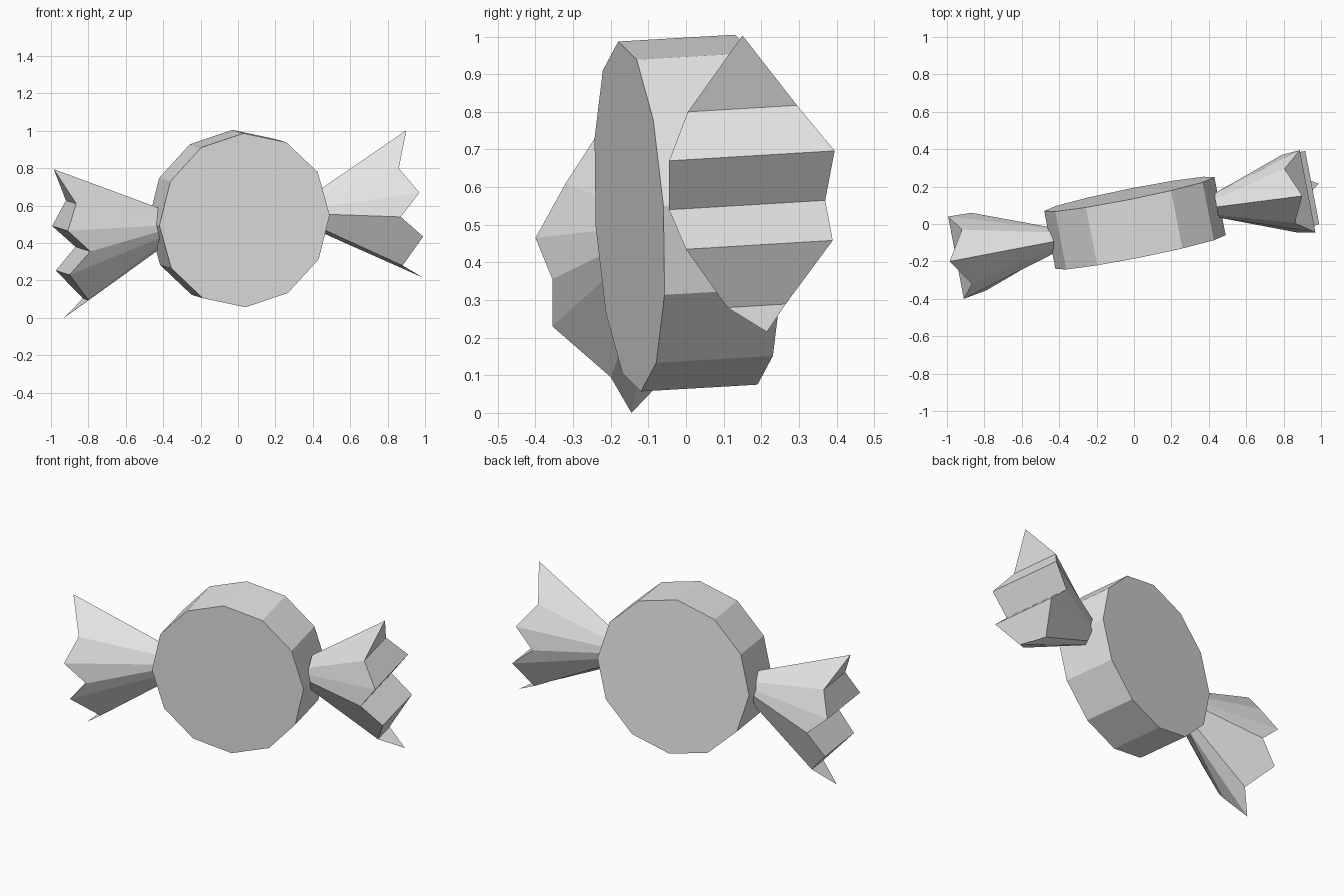
import bpy
import bmesh
from math import cos, sin, tau
from mathutils import Vector

if "Cube" in bpy.data.objects:
    bpy.data.objects.remove(bpy.data.objects["Cube"], do_unlink=True)

# Single plain wrapper colour
grey = bpy.data.materials.new("plain_grey")
grey.use_nodes = True
grey.diffuse_color = (0.8, 0.8, 0.8, 1)
grey.node_tree.nodes["Principled BSDF"].inputs["Base Color"].default_value = (0.8, 0.8, 0.8, 1)


def bridge(bm, ring_a, ring_b):
    """Join two equal closed rings of vertices with quads."""
    n = len(ring_a)
    for i in range(n):
        j = (i + 1) % n
        bm.faces.new((ring_a[i], ring_a[j], ring_b[j], ring_b[i]))


def finish(bm, name):
    """Turn a bmesh into a flat shaded object."""
    bmesh.ops.recalc_face_normals(bm, faces=bm.faces)
    mesh = bpy.data.meshes.new(name)
    bm.to_mesh(mesh)
    bm.free()
    mesh.materials.append(grey)
    bpy.context.collection.objects.link(bpy.data.objects.new(name, mesh))


def make_body():
    """Twelve-sided disc, turned and leaning slightly."""
    centre = Vector((0.035, -0.15, 0.522))
    side = Vector((0.455, 0.09, 0.028))
    up = Vector((-0.005, -0.03, 0.465))
    depth = Vector((-0.06, 0.31, 0.018))
    bm = bmesh.new()
    sides = 12
    rings = []
    for shift in (Vector(), depth):
        rings.append([bm.verts.new(centre + shift + side * cos(tau * i / sides)
                                   + up * sin(tau * i / sides))
                      for i in range(sides)])
    bridge(bm, *rings)
    for ring in rings:
        bm.faces.new(ring)
    finish(bm, "candy_body")


# Front-to-back thickness of each pleat, from the top down
WIDTHS = (0.29, 0.44, 0.415, 0.39, 0.155)
ACROSS = Vector((-0.19, 1, 0.06))


def make_twist(name, top, front, bottom, rim_centre, neck_centre):
    """Flared wrapper end with a zigzag rim, narrowing to a neck in the body."""
    top, bottom = Vector(top), Vector(bottom)
    front = [Vector(p) for p in front]
    back = [p + ACROSS * w for p, w in zip(front, WIDTHS)]
    rim_centre, neck_centre = Vector(rim_centre), Vector(neck_centre)

    def neck_point(p):
        q = (p - rim_centre) * 0.29
        q.x = -0.19 * q.y
        return neck_centre + q

    bm = bmesh.new()
    outline = [top] + front + [bottom] + back[::-1]
    rim = [bm.verts.new(p) for p in outline]
    neck = [bm.verts.new(neck_point(p)) for p in outline]
    bridge(bm, rim, neck)
    bm.faces.new(neck)
    # Zigzag end: pleats across, with a triangle at each tip
    f, b = rim[1:6], rim[:6:-1]
    bm.faces.new((rim[0], f[0], b[0]))
    for i in range(4):
        bm.faces.new((f[i], f[i + 1], b[i + 1], b[i]))
    bm.faces.new((f[4], rim[6], b[4]))
    finish(bm, name)


make_body()
make_twist("left_twist", (0.9, 0.15, 1.003),
           ((0.86, 0.005, 0.8), (0.97, -0.045, 0.67), (0.87, -0.045, 0.54),
            (0.99, 0, 0.435), (0.88, 0.11, 0.28)),
           (0.99, 0.215, 0.215), (0.9, 0.18, 0.61), (0.44, 0.1, 0.575))
make_twist("right_twist", (-0.985, -0.2, 0.795),
           ((-0.865, -0.32, 0.61), (-0.91, -0.4, 0.465), (-0.79, -0.355, 0.355),
            (-0.9, -0.355, 0.23), (-0.8, -0.2, 0.095)),
           (-0.93, -0.145, 0), (-0.9, -0.17, 0.4), (-0.43, -0.085, 0.475))
